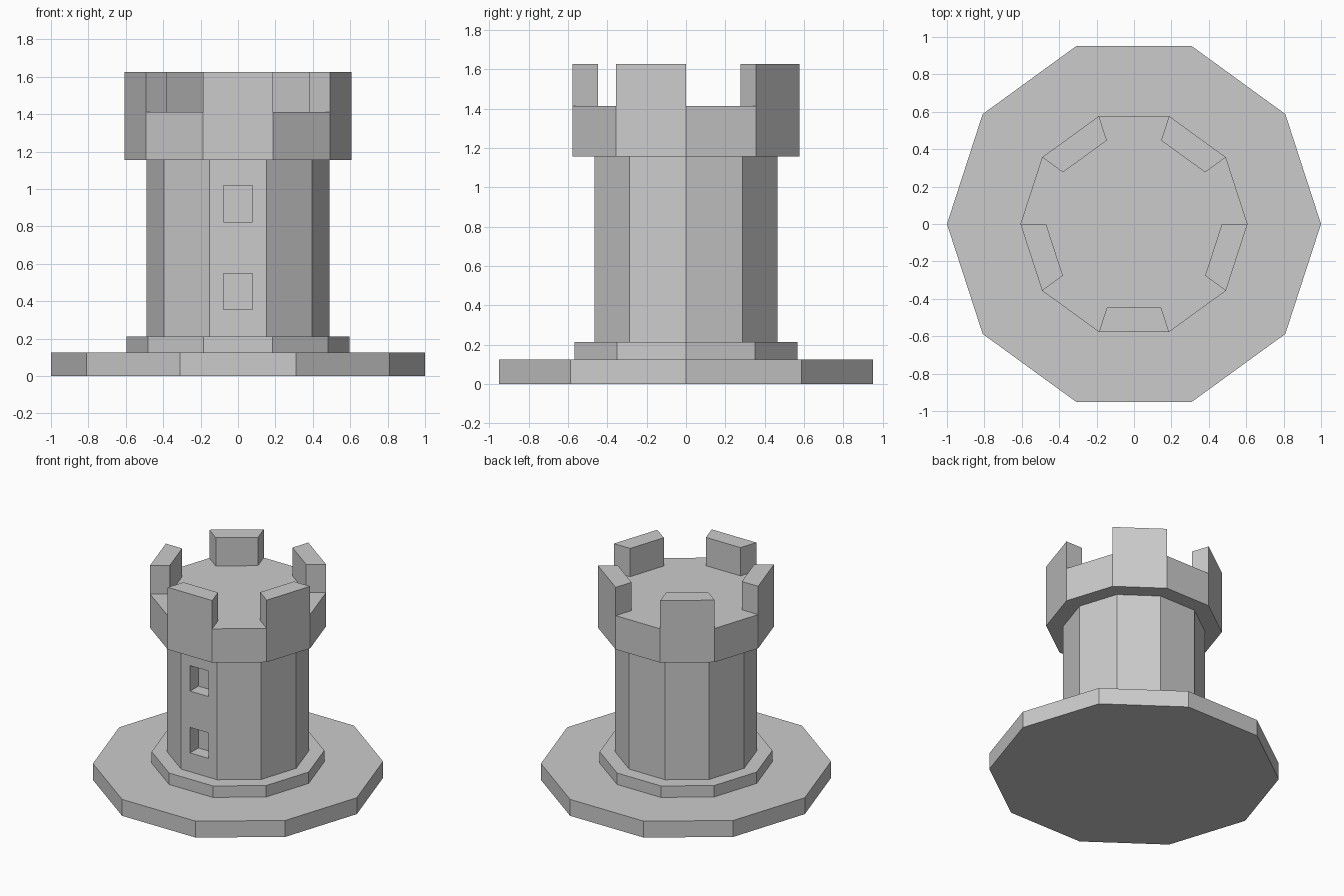
import bpy, bmesh
from math import cos, sin, atan2, degrees, radians
from mathutils import Matrix, Vector

if "Cube" in bpy.data.objects:
    bpy.data.objects.remove(bpy.data.objects["Cube"])

SIDES = 10


def add_object(name, bm):
    bmesh.ops.recalc_face_normals(bm, faces=bm.faces[:])
    mesh = bpy.data.meshes.new(name)
    bm.to_mesh(mesh)
    bm.free()
    obj = bpy.data.objects.new(name, mesh)
    bpy.context.collection.objects.link(obj)
    return obj


def prism(radius, z0, z1):
    """Ten-sided prism with a corner on +x; returns the bmesh and its top face."""
    bm = bmesh.new()
    rings = [[bm.verts.new((radius * cos(radians(36 * i)), radius * sin(radians(36 * i)), z))
              for i in range(SIDES)] for z in (z0, z1)]
    low, high = rings
    for i in range(SIDES):
        j = (i + 1) % SIDES
        bm.faces.new((low[i], low[j], high[j], high[i]))
    bm.faces.new(low[::-1])
    top = bm.faces.new(high)
    bm.normal_update()
    return bm, top


# Base slab, plinth and shaft
add_object("base", prism(1.0, 0.0, 0.125)[0])
add_object("plinth", prism(0.595, 0.125, 0.212)[0])
shaft = add_object("shaft", prism(0.49, 0.212, 1.155)[0])

# Two window recesses cut into the front of the shaft
for name, z in (("lower", 0.452), ("upper", 0.922)):
    bm = bmesh.new()
    bmesh.ops.create_cube(bm, size=1, matrix=Matrix.Translation((0, -0.466, z))
                          @ Matrix.Diagonal((0.154, 0.2, 0.194, 1)))
    cutter = add_object(name + "_window_cutter", bm)
    cutter.hide_render = True
    cutter.display_type = 'WIRE'
    cut = shaft.modifiers.new(name + "_window", 'BOOLEAN')
    cut.operation = 'DIFFERENCE'
    cut.object = cutter

# Crown: inset the top, then raise every second rim face as a merlon
bm, top = prism(0.607, 1.155, 1.412)
rim = bmesh.ops.inset_region(bm, faces=[top], thickness=0.137)["faces"]
merlons = []
for f in rim:
    c = f.calc_center_median()
    if round((degrees(atan2(c.y, c.x)) - 54) / 36) % 2 == 0:
        merlons.append(f)
raised = bmesh.ops.extrude_discrete_faces(bm, faces=merlons)["faces"]
bmesh.ops.translate(bm, vec=Vector((0, 0, 0.215)),
                    verts=list({v for f in raised for v in f.verts}))
add_object("crown", bm)
